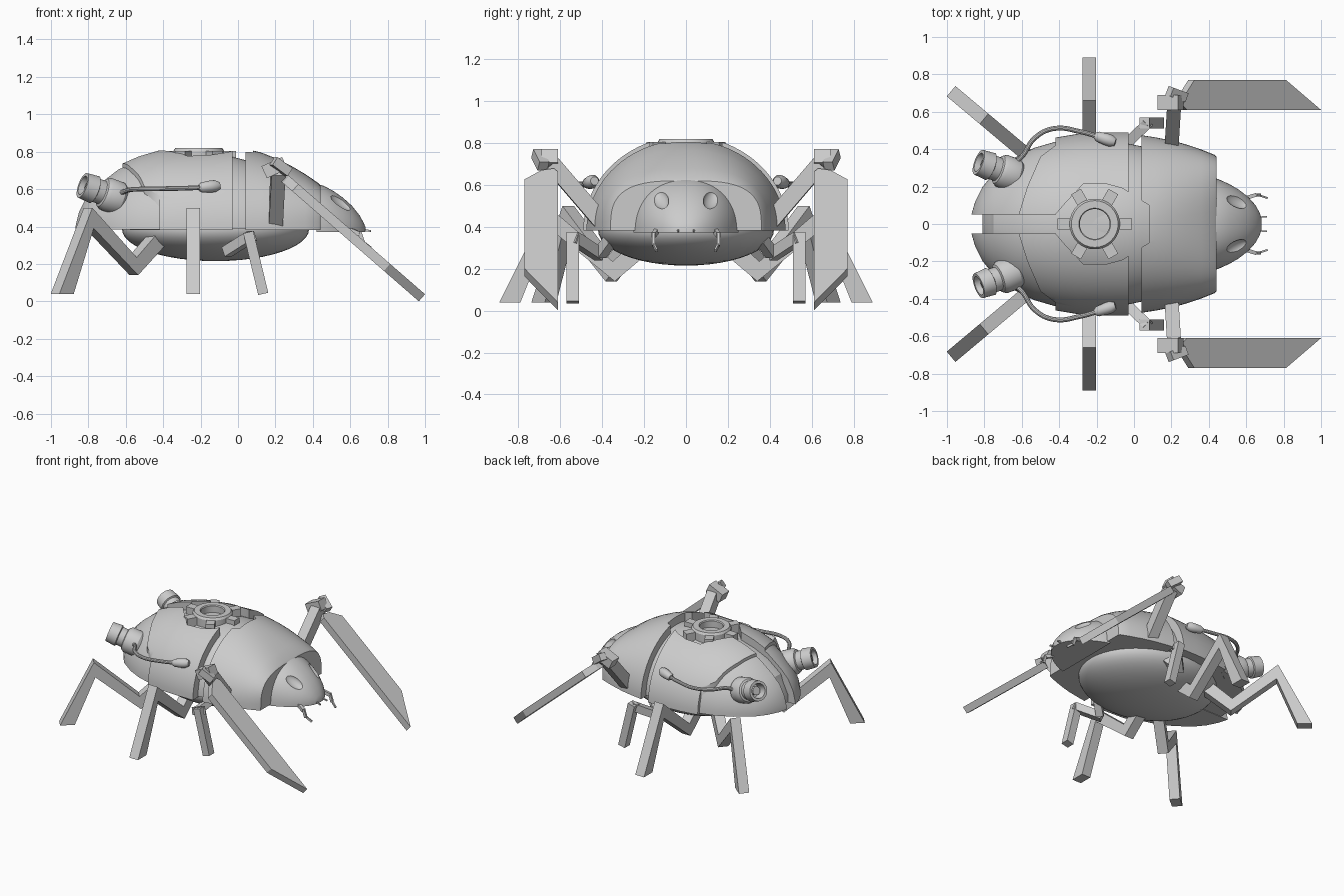
import bpy, bmesh, math
from mathutils import Vector, Matrix

if "Cube" in bpy.data.objects:
    bpy.data.objects.remove(bpy.data.objects["Cube"])


def finish(name, bm, mirror=False, smooth=True, cuts=(), helper=False):
    """Turn a bmesh into an object, cut it, mirror it across y and shade it."""
    bmesh.ops.recalc_face_normals(bm, faces=bm.faces)
    me = bpy.data.meshes.new(name)
    bm.to_mesh(me)
    bm.free()
    ob = bpy.data.objects.new(name, me)
    bpy.context.collection.objects.link(ob)
    if helper:
        ob.hide_render = True
        ob.display_type = 'WIRE'
        return ob
    bpy.ops.object.select_all(action='DESELECT')
    bpy.context.view_layer.objects.active = ob
    ob.select_set(True)
    for c in cuts:
        m = ob.modifiers.new("cut", 'BOOLEAN')
        m.operation, m.object, m.solver = 'DIFFERENCE', c, 'EXACT'
        bpy.ops.object.modifier_apply(modifier=m.name)
    if mirror:
        m = ob.modifiers.new("mirror", 'MIRROR')
        m.use_axis = (False, True, False)
        m.use_mirror_merge = False
        bpy.ops.object.modifier_apply(modifier=m.name)
    if smooth:
        bpy.ops.object.shade_smooth_by_angle(angle=math.radians(32))
    return ob


def skin(rings):
    bm = bmesh.new()
    rs = [[bm.verts.new(p) for p in r] for r in rings]
    n = len(rs[0])
    for a, b in zip(rs, rs[1:]):
        for i in range(n):
            bm.faces.new((a[i], a[(i + 1) % n], b[(i + 1) % n], b[i]))
    bm.faces.new(rs[0])
    bm.faces.new(rs[-1])
    return bm


def dome(stations, base, off=0.0, n=40):
    """Half-ellipse sections along x: (x, half width, top z, roundness)."""
    rings = []
    for x, w, t, k in stations:
        w, h = max(w - off, .02), max(t - off - base, .02)
        ring = []
        for i in range(n + 1):
            a = math.pi * i / n
            c, s = math.cos(a), max(math.sin(a), 0)
            ring.append((x, w * math.copysign(abs(c) ** (2 / k), c), base + h * s ** (2 / k)))
        rings.append(ring)
    return skin(rings)


def lathe(profile, origin=(0, 0, 0), axis=(0, 0, 1), n=32):
    q = Vector(axis).to_track_quat('Z', 'Y')
    return skin([[Vector(origin) + q @ Vector((r * math.cos(2 * math.pi * i / n),
                  r * math.sin(2 * math.pi * i / n), z)) for i in range(n)] for r, z in profile])


def prism(pts, vec):
    return skin([[Vector(p) for p in pts], [Vector(p) + Vector(vec) for p in pts]])


def beams(segments):
    bm = bmesh.new()
    for p, q, w, h in segments:
        p, q = Vector(p), Vector(q)
        mat = Matrix.LocRotScale((p + q) / 2, (q - p).to_track_quat('X', 'Z'), ((q - p).length, w, h))
        bmesh.ops.create_cube(bm, size=1, matrix=mat)
    return bm


def ball(loc, rad, rot=None):
    bm = bmesh.new()
    mat = Matrix.LocRotScale(Vector(loc), rot, Vector(rad))
    bmesh.ops.create_uvsphere(bm, u_segments=48, v_segments=24, radius=1, matrix=mat)
    return bm


def both(half, z):
    return [(x, y, z) for x, y in half] + [(x, -y, z) for x, y in reversed(half) if y > 0]


# Helper cutters: hub recess with rear slot, rear edge of the upper shell, eye sockets
hub_cut = finish("hub_cutter", prism(both([(.08, .1), (-.06, .19), (-.15, .215), (-.27, .215), (-.36, .12),
                 (-.42, .05), (-.95, .05)], .3), (0, 0, .8)), helper=True)
edge_cut = finish("edge_cutter", prism(both([(-.62, .04), (-.57, .2), (-.5, .36), (-.42, .42), (-.42, .6),
                  (-1, .6)], .3), (0, 0, .8)), helper=True)
eye_rot = Matrix.Rotation(math.radians(-28), 3, 'X') @ Matrix.Rotation(math.radians(38), 3, 'Y')
eye_cuts = [finish("eye_cutter", ball((.555, .125, .535), (.075, .04, .03), eye_rot.to_quaternion()), helper=True)]
eye_rot = Matrix.Rotation(math.radians(28), 3, 'X') @ Matrix.Rotation(math.radians(38), 3, 'Y')
eye_cuts.append(finish("eye_cutter", ball((.555, -.125, .535), (.075, .04, .03), eye_rot.to_quaternion()), helper=True))

# Shells
rear = [(-.87, .07, .44, 2), (-.85, .14, .51, 2), (-.81, .22, .585, 2), (-.75, .295, .645, 2), (-.64, .375, .73, 2),
        (-.53, .43, .778, 2), (-.42, .462, .81, 2), (-.3, .482, .822, 2), (-.15, .49, .828, 2), (-.03, .49, .833, 2)]
front = [(.04, .475, .815, 2), (.12, .462, .797, 2.05), (.2, .447, .766, 2.15), (.28, .425, .727, 2.3),
         (.36, .398, .68, 2.6), (.43, .37, .632, 3), (.44, .36, .62, 3.2)]
finish("upper_rear_shell", dome(rear[3:], .382), cuts=(hub_cut, edge_cut))
finish("lower_rear_shell", dome(rear[:7], .385, .022), cuts=(hub_cut,))
finish("front_shell", dome(front, .382), cuts=(hub_cut,))
core = [(x + .04 * (x < -.8), w, t, k) for x, w, t, k in rear[1:]] + front[:-1]
finish("inner_body", dome(core, .388, .06))
finish("belly", ball((-.12, 0, .385), (.5, .42, .17)))

# Hub on the back
finish("hub_ring", lathe([(.135, .68), (.135, .805), (.125, .82), (.085, .82), (.08, .813), (.08, .765)], (-.21, 0, 0)))
blocks = []
for i in range(6):
    d = Vector((math.cos(i * math.pi / 3), math.sin(i * math.pi / 3), 0))
    c = Vector((-.21, 0, .765))
    blocks.append((c + d * .12, c + d * .2, .06, .08))
finish("hub_blocks", beams(blocks), smooth=False)

# Head and mouth parts
head = [(.42, .25, .628, 2.2), (.46, .236, .617, 2.2), (.51, .213, .59, 2.2), (.56, .184, .555, 2.2),
        (.61, .145, .51, 2.2), (.65, .1, .46, 2.2), (.672, .06, .42, 2.2), (.682, .03, .395, 2.2)]
finish("head", dome(head, .372), cuts=eye_cuts)
finish("mandibles", beams([((.60, .14, .38), (.65, .155, .36), .02, .025), ((.65, .155, .37), (.67, .155, .31), .014, .02),
       ((.665, .155, .32), (.71, .14, .285), .01, .014), ((.66, .035, .385), (.71, .04, .375), .008, .01)]),
       mirror=True, smooth=False)

# Rear thrusters, hoses and plugs
finish("thrusters", lathe([(.07, -.03), (.09, 0), (.09, .075), (.078, .095), (.065, .1), (.065, .14), (.076, .145),
       (.07, .215), (.052, .215), (.045, .15), (.03, .15), (.03, .19), (.015, .19)],
       (-.64, .26, .55), (-.19, .07, .07)), mirror=True)
cu = bpy.data.curves.new("hoses", 'CURVE')
cu.dimensions, cu.bevel_depth, cu.bevel_resolution, cu.use_fill_caps = '3D', .013, 3, True
sp = cu.splines.new('BEZIER')
path = [(-.66, .31, .56), (-.60, .36, .59), (-.53, .46, .6), (-.43, .51, .602), (-.28, .492, .605), (-.17, .46, .61)]
sp.bezier_points.add(len(path) - 1)
for b, p in zip(sp.bezier_points, path):
    b.co = p
    b.handle_left_type = b.handle_right_type = 'AUTO'
tmp = bpy.data.objects.new("hose_path", cu)
bpy.context.collection.objects.link(tmp)
bm = bmesh.new()
bm.from_mesh(tmp.to_mesh())
tmp.to_mesh_clear()
bpy.data.objects.remove(tmp)
finish("hoses", bm, mirror=True)
finish("hose_plugs", lathe([(.018, -.03), (.027, -.015), (.032, .03), (.032, .06), (.02, .085)],
       (-.18, .463, .61), (.09, -.03, .01)), mirror=True)

# Middle and rear legs: zigzag profile (inward distance, z) from the foot
zigzag = [(0, .04), (.23, .5), (.54, .235), (.68, .36), (.74, .3), (.55, .14), (.24, .39), (.1, .04)]
for name, foot, ang in (("middle_legs", (-.24, .89), -90), ("rear_legs", (-.978, .71), -40)):
    a = math.radians(ang)
    d, s = Vector((math.cos(a), math.sin(a), 0)), Vector((-math.sin(a), math.cos(a), 0)) * .036
    pts = [Vector((*foot, z)) + d * r - s for r, z in zigzag]
    finish(name, prism(pts, s * 2), mirror=True, smooth=False)

# Small front legs
finish("front_legs", beams([((.02, .36, .34), (-.045, .41, .27), .05, .05), ((-.06, .41, .265), (.075, .54, .35), .055, .055),
       ((.055, .54, .37), (.135, .54, .04), .06, .055)]), mirror=True, smooth=False)

# Raised arms with long blades
finish("blade_arms", beams([((.2, .4, .42), (.215, .64, .70), .075, .08), ((.14, .65, .69), (.25, .65, .74), .08, .07),
       ((.19, .71, .75), (.27, .68, .69), .05, .05)]), mirror=True, smooth=False)
outline = [(.23, .63), (.24, .69), (.29, .77), (.78, .77), (.967, .61), (.25, .61)]
finish("blades", prism([(x, y, (.967 - x) * .87) for x, y in outline], (.033, 0, .038)), mirror=True, smooth=False)
